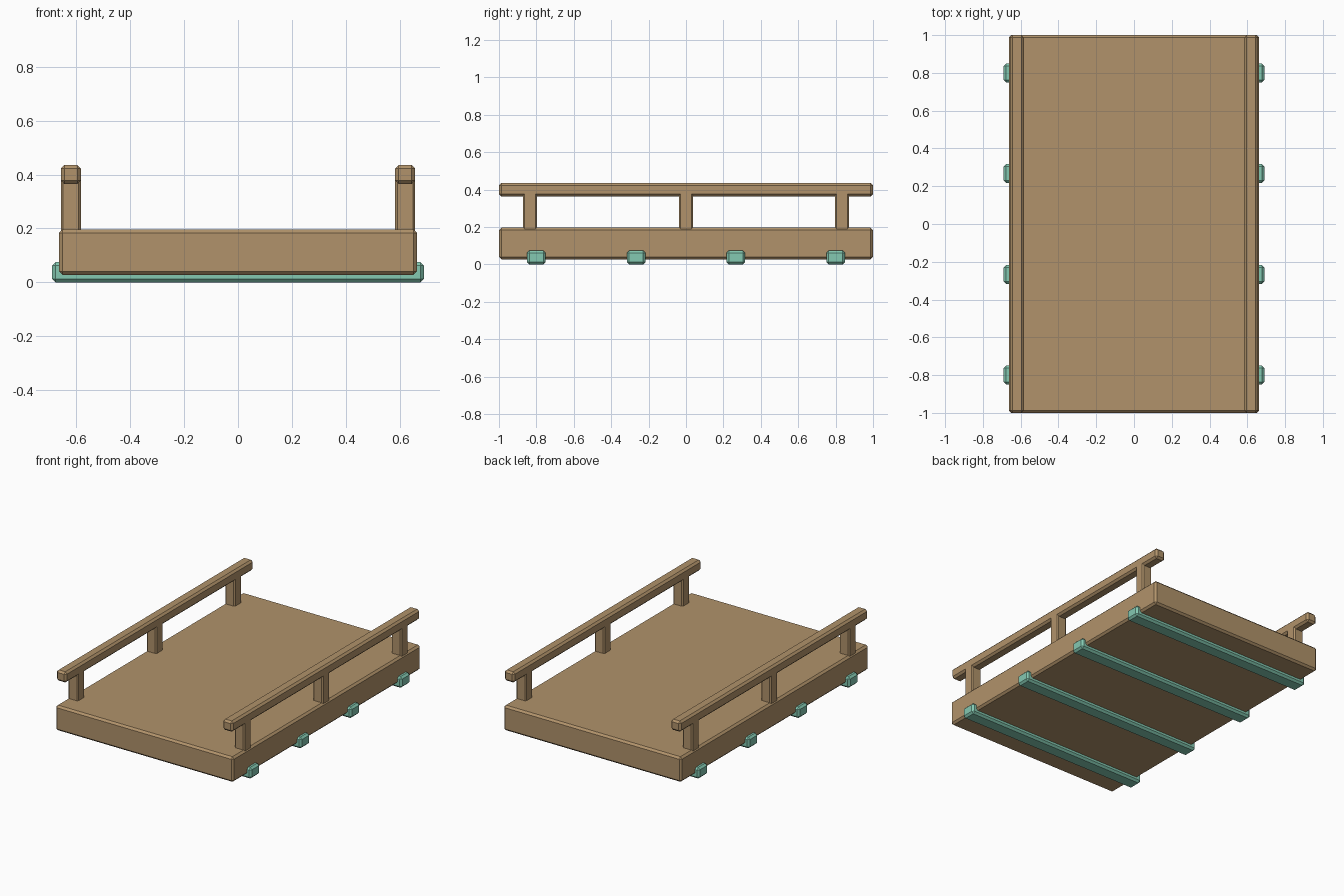
import bpy
import bmesh
from mathutils import Vector

default = bpy.data.objects.get("Cube")
if default:
    bpy.data.objects.remove(default, do_unlink=True)


def make_material(name, rgb):
    mat = bpy.data.materials.new(name)
    mat.use_nodes = True
    mat.diffuse_color = (*rgb, 1)
    mat.node_tree.nodes["Principled BSDF"].inputs["Base Color"].default_value = (*rgb, 1)
    return mat


wood = make_material("tan wood", (0.44, 0.29, 0.145))
teal = make_material("teal paint", (0.23, 0.58, 0.44))


def chamfered_box(name, low, high, mat, chamfer=0.013):
    """Box between two corners with flat chamfered edges."""
    low, high = Vector(low), Vector(high)
    bm = bmesh.new()
    bmesh.ops.create_cube(bm, size=1)
    bmesh.ops.scale(bm, vec=high - low, verts=bm.verts)
    mesh = bpy.data.meshes.new(name)
    bm.to_mesh(mesh)
    bm.free()
    mesh.materials.append(mat)
    obj = bpy.data.objects.new(name, mesh)
    obj.location = (low + high) / 2
    bpy.context.collection.objects.link(obj)
    bevel = obj.modifiers.new("chamfer", "BEVEL")
    bevel.width = chamfer
    bevel.segments = 1
    return obj


# Deck slab
chamfered_box("deck", (-0.663, -1, 0.028), (0.663, 1, 0.197), wood)

# Cross beams under the deck
for i in range(4):
    y = -0.8 + i * 1.6 / 3
    chamfered_box(f"cross_beam_{i + 1}", (-0.69, y - 0.05, 0), (0.69, y + 0.05, 0.075), teal)

# Handrails, each on three posts
for side, x in (("left", 0.62), ("right", -0.62)):
    chamfered_box(f"{side}_handrail", (x - 0.037, -1, 0.364), (x + 0.037, 1, 0.436), wood)
    for place, y in (("front", -0.834), ("middle", 0), ("back", 0.834)):
        chamfered_box(f"{side}_{place}_post", (x - 0.037, y - 0.037, 0.15),
                      (x + 0.037, y + 0.037, 0.42), wood, 0.008)
